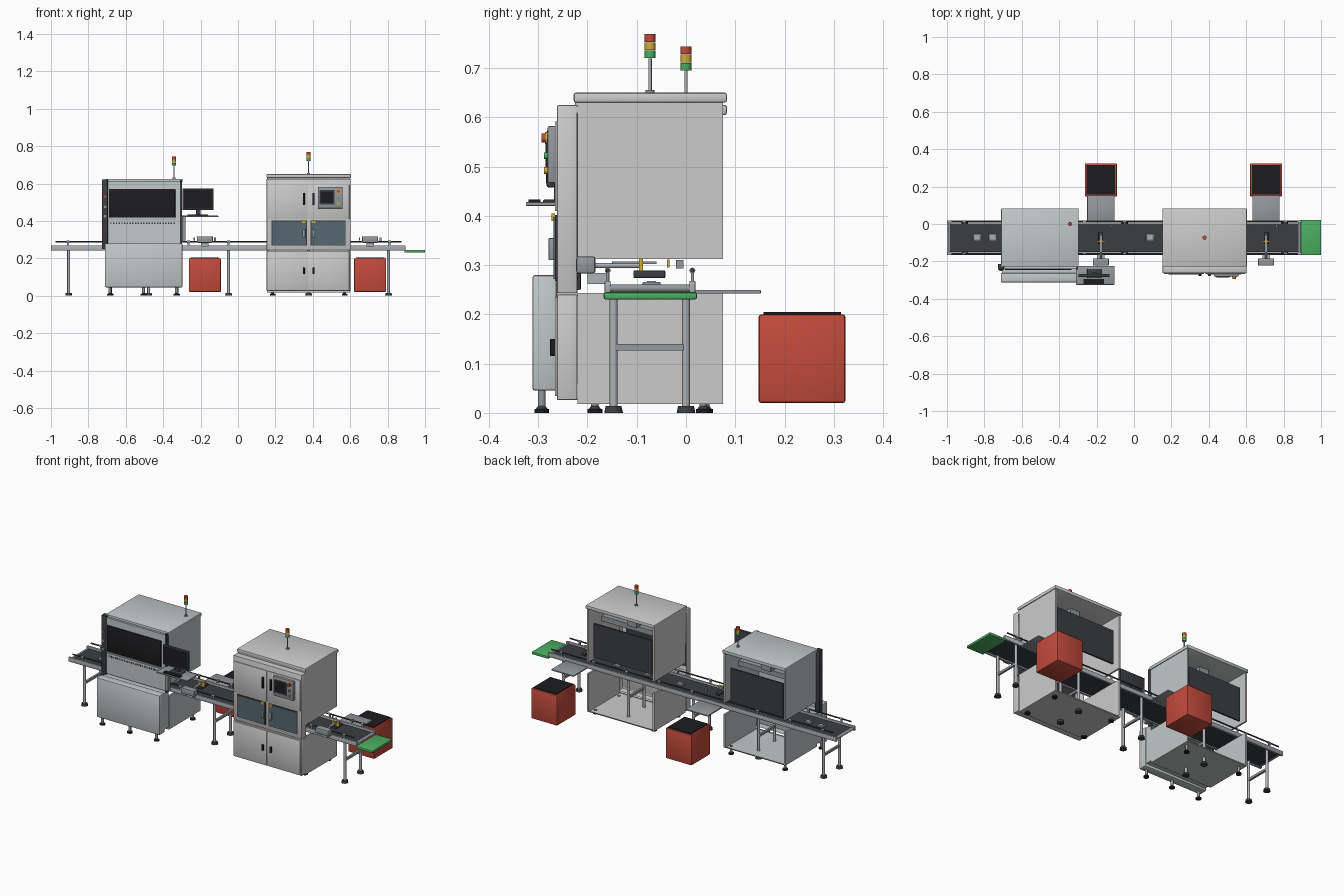
import bpy, bmesh, math
from mathutils import Matrix, Vector

if "Cube" in bpy.data.objects:
    bpy.data.objects.remove(bpy.data.objects["Cube"])

COL = {
    "body": (.60, .60, .58), "cool": (.54, .58, .58), "steel": (.30, .32, .34),
    "dark": (.045, .048, .055), "black": (.012, .012, .014), "glass": (.09, .14, .16),
    "red": (.55, .07, .045), "green": (.07, .43, .12), "yellow": (.65, .42, .04),
    "silver": (.42, .44, .47)}
MATS = {}
for n, c in COL.items():
    MATS[n] = bpy.data.materials.new(n)
    MATS[n].diffuse_color = (*c, 1)


def finish(name, bm, mat, smooth=False):
    me = bpy.data.meshes.new(name)
    bm.to_mesh(me)
    bm.free()
    ob = bpy.data.objects.new(name, me)
    me.materials.append(MATS[mat])
    bpy.context.collection.objects.link(ob)
    if smooth:
        bpy.context.view_layer.objects.active = ob
        ob.select_set(True)
        bpy.ops.object.shade_smooth_by_angle(angle=math.radians(40))
        ob.select_set(False)
    return ob


def box(name, x, y, z, mat, bevel=0, omit=None):
    """Box from (min, max) pairs; omit is the normal of a face left open."""
    bm = bmesh.new()
    bmesh.ops.create_cube(bm, size=1)
    for v in bm.verts:
        v.co = [lo + (c + .5) * (hi - lo) for c, (lo, hi) in zip(v.co, (x, y, z))]
    bm.normal_update()
    if bevel:
        bmesh.ops.bevel(bm, geom=bm.edges[:], offset=bevel, segments=2, affect='EDGES', profile=.5)
    if omit:
        d = Vector(omit)
        bmesh.ops.delete(bm, geom=[f for f in bm.faces if f.normal.dot(d) > .9], context='FACES')
    return finish(name, bm, mat, bevel > 0)


def cyl(name, c, r, length, mat, axis='z', r2=None, seg=20):
    bm = bmesh.new()
    bmesh.ops.create_cone(bm, cap_ends=True, segments=seg, radius1=r, radius2=r if r2 is None else r2, depth=length)
    rot = {'z': Matrix(), 'x': Matrix.Rotation(math.pi / 2, 4, 'Y'), 'y': Matrix.Rotation(math.pi / 2, 4, 'X')}[axis]
    bm.transform(Matrix.Translation(c) @ rot)
    return finish(name, bm, mat, True)


def foot(name, x, y, top, r=.015):
    cyl(name + "_pad", (x, y, .004), r, .008, "black")
    cyl(name + "_cone", (x, y, .011), r * .8, .006, "dark", r2=r * .5)
    cyl(name + "_stem", (x, y, (.01 + top) / 2), r * .5, top - .01, "steel")


def tower(name, x, y, z0, z1):
    cyl(name + "_base", (x, y, z0 + .003), .009, .006, "steel")
    cyl(name + "_pole", (x, y, (z0 + z1) / 2), .0035, z1 - z0, "silver")
    for i, c in enumerate(("green", "yellow", "red")):
        cyl(name + "_light_" + c, (x, y, z1 + .008 + i * .0165), .011, .0155, c)


# Conveyor: belt, side beams, guide rails, end rollers
box("belt", (-.99, .885), (-.15, .002), (.247, .259), "dark")
for s, y in (("front", -.159), ("back", .013)):
    box("side_beam_" + s, (-1, .895), (y - .006, y + .006), (.242, .268), "silver", .002)
    cyl("guide_rail_" + s, (-.05, y, .289), .004, 1.85, "dark", 'x', seg=12)
    for i in range(9):
        x = -.91 + i * .215
        box(f"guide_post_{s}_{i}", (x - .005, x + .005), (y - .003, y + .003), (.266, .288), "steel")
        cyl(f"guide_clamp_{s}_{i}", (x, y, .289), .006, .016, "steel", 'x', seg=12)
for x in (-.988, .884):
    cyl("end_roller", (x, -.073, .253), .008, .16, "steel", 'y')
box("outfeed_plate", (.89, 1), (-.167, .022), (.23, .245), "green", .004)

# Conveyor legs
for i in range(5):
    x = -.905 + i * .4275
    for y in (-.147, 0):
        cyl(f"conveyor_leg_{i}", (x, y, .128), .008, .236, "silver")
        cyl(f"conveyor_foot_{i}", (x, y, .007), .019, .014, "dark", r2=.016)
    box(f"leg_crossbar_{i}", (x - .006, x + .006), (-.147, 0), (.127, .14), "steel")

# Parts riding on the belt
for i, x in enumerate((-.84, -.757, -.36, -.54, .085, .3, .5)):
    box(f"carried_part_{i}", (x - .02, x + .02), (-.088, -.052), (.259, .266), "steel", .002)
    box(f"carried_chip_{i}", (x - .01, x + .01), (-.079, -.061), (.266, .268), "silver")

# Reject stations: pusher, chute and bin
for n, x in (("mid", -.177), ("end", .706)):
    box("pusher_body_" + n, (x - .043, x + .043), (-.223, -.184), (.283, .318), "steel", .005)
    box("pusher_bracket_" + n, (x - .02, x + .02), (-.2, -.155), (.262, .284), "silver")
    cyl("pusher_rod_" + n, (x, -.14, .299), .005, .1, "silver", 'y')
    box("pusher_slide_" + n, (x - .008, x + .008), (-.15, -.06), (.302, .307), "steel")
    box("pusher_tip_" + n, (x - .024, x + .024), (-.095, -.087), (.288, .313), "yellow")
    box("pusher_plate_" + n, (x - .012, x + .012), (-.107, -.042), (.274, .289), "dark", .002)
    box("sensor_" + n, (x + .05, x + .06), (-.02, -.005), (.293, .31), "steel")
    box("sensor_tip_" + n, (x - .06, x - .054), (-.039, -.034), (.295, .311), "yellow")
    box("chute_" + n, (x - .073, x + .073), (.015, .152), (.242, .25), "steel", .002)
    box("reject_bin_" + n, (x - .086, x + .086), (.147, .324), (.02, .2), "red", .006)
    box("bin_lid_" + n, (x - .076, x + .076), (.157, .315), (.199, .205), "black")


# Open-backed cabinet shell shared by both machines
def shell(n, x0, x1, zb, zt, mat):
    for s, a in (("left", x0), ("right", x1 - .01)):
        box(f"{n}_upper_wall_{s}", (a, a + .01), (-.22, .075), (.312, zt - .015), mat)
        box(f"{n}_lower_wall_{s}", (a, a + .01), (-.22, .075), (zb, .243), mat)
    box(n + "_roof", (x0 - .004, x1 + .004), (-.228, .083), (zt - .02, zt), mat, .004)
    box(n + "_floor", (x0 + .01, x1 - .01), (-.22, .075), (zb, zb + .006), mat, omit=(0, 0, 1))
    xm = (x0 + x1) / 2
    box(n + "_rear_window", (x0 + .03, x1 - .03), (.045, .055), (zt - .31, zt - .11), "dark")
    box(n + "_inner_gantry", (x0 + .01, x1 - .01), (-.09, -.05), (zt - .14, zt - .11), "steel")
    box(n + "_inner_camera", (xm - .03, xm + .03), (-.1, -.03), (zt - .11, zt - .02), "steel")


# Machine one: inspection cabinet with a projecting lower front
shell("inspector", -.706, -.3, .045, .625, "cool")
box("inspector_front", (-.7, -.31), (-.24, -.22), (.28, .612), "cool", omit=(0, 1, 0))
box("inspector_base", (-.712, -.297), (-.312, -.262), (.045, .28), "cool", .006)
box("inspector_base_deck", (-.706, -.302), (-.265, -.22), (.06, .274), "cool", omit=(0, 1, 0))
box("inspector_left_column", (-.727, -.696), (-.245, -.213), (.25, .622), "dark", .003)
box("inspector_right_column", (-.31, -.3), (-.243, -.22), (.27, .618), "dark")
box("inspector_window", (-.69, -.335), (-.247, -.238), (.417, .57), "black", .002)
box("inspector_window_rail", (-.69, -.335), (-.246, -.238), (.405, .413), "silver")
for i in range(24):
    x = -.683 + i * .0147
    box(f"vent_slot_{i}", (x, x + .007), (-.242, -.239), (.383, .391), "dark")
for z in (.53, .475, .425):
    cyl("column_button", (-.711, -.247, z), .007, .006, "red" if z > .5 else "steel", 'y', seg=16)
for x in (-.685, -.505, -.33):
    foot("inspector_front_foot", x, -.293, .05)
for x in (-.68, -.325):
    foot("inspector_rear_foot", x, .04, .05)
tower("inspector_tower", -.342, 0, .625, .695)

# Operator monitor and shelf
box("shelf", (-.31, -.105), (-.325, -.225), (.42, .428), "steel", .002)
box("shelf_post", (-.3, -.28), (-.255, -.235), (.29, .42), "steel")
box("monitor", (-.297, -.13), (-.283, -.266), (.458, .574), "dark", .003)
box("monitor_screen", (-.29, -.137), (-.2845, -.282), (.467, .567), "black")
box("monitor_neck", (-.225, -.2), (-.268, -.26), (.43, .5), "dark")
box("monitor_stand", (-.25, -.175), (-.29, -.24), (.427, .433), "dark", .002)
box("keyboard", (-.27, -.16), (-.32, -.295), (.428, .433), "black")

# Machine two: tall cabinet with doors
shell("tester", .156, .599, .018, .65, "body")
box("tester_upper_front", (.153, .602), (-.262, -.22), (.243, .625), "body", .003, (0, 1, 0))
box("tester_lower_front", (.153, .602), (-.262, -.22), (.026, .24), "body", .003, (0, 1, 0))
box("tester_header", (.156, .599), (-.225, -.215), (.61, .635), "body")
for s, a, b in (("left", .16, .375), ("right", .38, .595)):
    box("upper_door_" + s, (a, b), (-.266, -.26), (.41, .592), "body", .001)
    box("lower_door_" + s, (a, b), (-.266, -.26), (.034, .235), "body", .001)
for s, a, b, c in (("left", .18, .368, .352), ("right", .388, .576, .404)):
    box("window_frame_" + s, (a, b), (-.266, -.26), (.268, .402), "dark")
    box("window_" + s, (a + .004, b - .004), (-.269, -.265), (.272, .398), "glass")
    box("window_clip_" + s, (c - .01, c + .01), (-.273, -.266), (.39, .405), "yellow")
    box("window_grip_" + s, (c - .008, c + .008), (-.279, -.266), (.31, .355), "steel", .002)
    box("upper_handle_" + s, (c - .005, c + .005), (-.276, -.264), (.485, .55), "black", .002)
    box("lower_handle_" + s, (c - .005, c + .005), (-.276, -.264), (.115, .15), "black", .002)

# Control panel
box("control_panel", (.427, .56), (-.281, -.264), (.467, .582), "steel", .003)
box("control_screen_frame", (.435, .515), (-.284, -.28), (.488, .564), "dark")
box("control_screen", (.441, .509), (-.2855, -.283), (.496, .557), "black")
cyl("stop_collar", (.536, -.283, .558), .012, .006, "yellow", 'y')
cyl("stop_button", (.536, -.287, .558), .009, .012, "red", 'y')
cyl("start_button", (.536, -.284, .522), .007, .008, "green", 'y')
cyl("reset_button", (.536, -.284, .492), .007, .008, "yellow", 'y')
for x in (.185, .57):
    for y in (-.185, .035):
        foot("tester_foot", x, y, .022)
tower("tester_tower", .377, -.073, .65, .72)

for m in bpy.data.materials:
    if m.users and not m.is_grease_pencil:
        m.use_nodes = True
        m.node_tree.nodes["Principled BSDF"].inputs["Base Color"].default_value = m.diffuse_color
